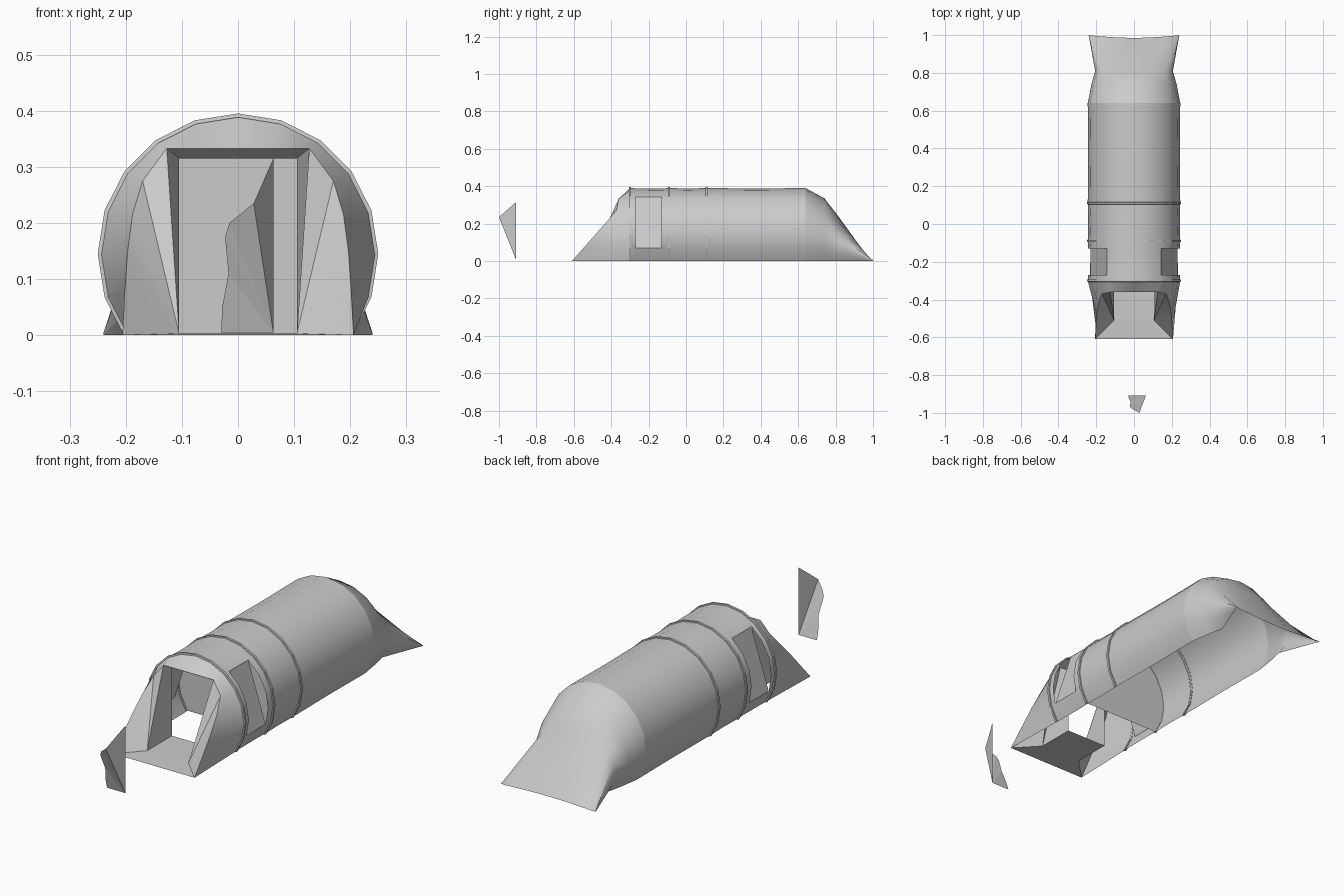
import bpy, math

if "Cube" in bpy.data.objects:
    bpy.data.objects.remove(bpy.data.objects["Cube"])

CZ = 0.145  # height of the arch centre


def make(name, verts, faces, smooth=True):
    me = bpy.data.meshes.new(name)
    me.from_pydata(verts, [], faces)
    me.update()
    ob = bpy.data.objects.new(name, me)
    bpy.context.collection.objects.link(ob)
    if smooth:
        bpy.context.view_layer.objects.active = ob
        bpy.ops.object.select_all(action='DESELECT')
        ob.select_set(True)
        bpy.ops.object.shade_smooth_by_angle(angle=math.radians(35))
    return ob


def arch(r, y, sx=1.0, sz=1.0):
    """15-point arch in 18 degree steps, cut off at the ground."""
    pts = []
    for i in range(-7, 8):
        a = math.radians(18 * i)
        if abs(i) == 7:
            a = math.copysign(math.acos(-CZ / r), i)
        pts.append((r * math.sin(a) * sx, y, max(0, CZ + r * math.cos(a)) * sz))
    return pts


def both_sides(half):
    """Full row from a centre-to-right half row."""
    return [(-x, y, z) for x, y, z in half[:0:-1]] + half


def loft(name, rows, skip=lambda r, c: False, smooth=True):
    n = len(rows[0])
    faces = [(r * n + c, (r + 1) * n + c, (r + 1) * n + c + 1, r * n + c + 1)
             for r in range(len(rows) - 1) for c in range(n - 1) if not skip(r, c)]
    return make(name, [p for row in rows for p in row], faces, smooth)


# Main tunnel, with openings left for the side windows
stations = [(-.30, .245), (-.27, .244), (-.13, .243), (-.09, .245), (.01, .243),
            (.11, .245), (.38, .243), (.64, .245)]
rows = [arch(r, y) for y, r in stations]
loft("tunnel_canopy", rows, lambda r, c: r == 1 and c in (1, 2, 3, 4, 9, 10, 11, 12))

# Flat window panes
for side, name in ((1, "window_right"), (-1, "window_left")):
    a, b = arch(.243, 0)[9], arch(.243, 0)[13]
    make(name, [(side * x, y, z) for x, z in ((a[0], a[2]), (b[0], b[2])) for y in (-.27, -.13)],
         [(0, 1, 3, 2)], False)

# Rear slope, tapering in and then fanning out to the ground corners
ground_edge = both_sides([(0, .985, 0), (.08, .987, 0), (.16, .992, 0), (.225, .998, 0)]
                         + [(.24, 1, 0.001 * k) for k in (3, 2, 1, 0)])
loft("rear_slope", [arch(.245, .64), arch(.245, .74, .92, .86),
                    arch(.245, .81, .84, .63), ground_edge])

# Arched pole sleeves
for k, y in enumerate((-.30, -.09, .11)):
    loft(f"pole_sleeve_{k + 1}", [arch(.243, y - .006), arch(.25, y - .005),
                                  arch(.25, y + .005), arch(.243, y + .006)], smooth=False)

# Inner partition wall
wall = arch(.243, -.085)
make("inner_partition", wall, [tuple(range(len(wall)))], False)

# Porch hood running from the first arch to the door edge
front = both_sides([(0, -.36, .333), (.065, -.36, .333), (.127, -.36, .333), (.17, -.37, .275),
                    (.188, -.42, .215), (.197, -.48, .147), (.202, -.545, .073), (.206, -.61, 0)])
loft("porch_hood", [arch(.245, -.30), front])

# Porch front panels beside the doorway
for side, name in ((1, "porch_panel_right"), (-1, "porch_panel_left")):
    pts = [(side * x, y, z) for x, y, z in front[9:]] + [(side * .105, -.51, .003)]
    make(name, pts, [(6, i, i + 1) for i in range(5)])

# Door reveal: jambs and lintel
outer = [(-.105, -.51, .003), (-.127, -.36, .333), (.127, -.36, .333), (.105, -.51, .003)]
inner = [(-.105, -.33, .003), (-.105, -.33, .315), (.105, -.33, .315), (.105, -.33, .003)]
loft("door_reveal", [outer, inner], smooth=False)

# Porch floor and ground apron
make("porch_floor", [(-.105, -.51, .003), (.105, -.51, .003), (.105, -.33, .003), (-.105, -.33, .003)],
     [(0, 1, 2, 3)], False)
make("ground_apron", [(-.206, -.61, 0), (.206, -.61, 0), (.105, -.51, .003), (-.105, -.51, .003)],
     [(0, 1, 2, 3)], False)

# Loose door flap standing in front
flap = [(.063, -.908, .005), (.063, -.908, .315), (.028, -1.0, .235), (-.015, -.975, .2),
        (-.023, -.965, .175), (-.017, -.94, .11), (-.028, -.922, .05), (-.03, -.908, .005)]
make("door_flap", flap, [(0, i, i + 1) for i in range(1, 7)], False)
